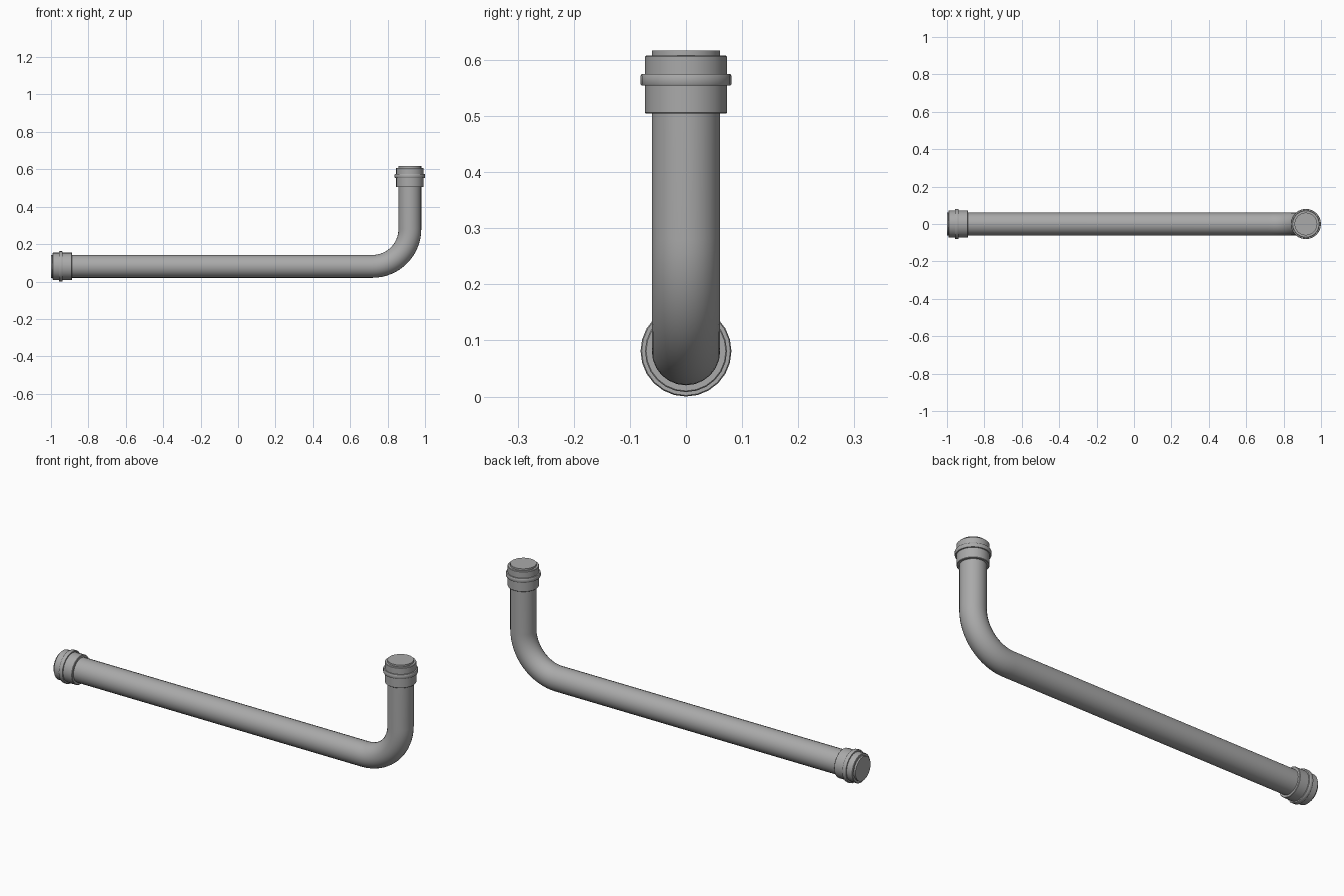
import bpy, bmesh, math
from mathutils import Matrix, Vector

cube = bpy.data.objects.get("Cube")
if cube:
    bpy.data.objects.remove(cube, do_unlink=True)

SIDES = 24
PIPE_R, RING_R = 0.061, 0.081
AXIS_Z, RISER_X, TOP_Z, BEND = 0.081, 0.919, 0.617, 0.2

grey = bpy.data.materials.new("pipe grey")
grey.use_nodes = True
grey.diffuse_color = (0.4, 0.4, 0.4, 1)
grey.node_tree.nodes["Principled BSDF"].inputs["Base Color"].default_value = grey.diffuse_color


def finish(name, bm, matrix=Matrix()):
    bmesh.ops.recalc_face_normals(bm, faces=bm.faces)
    mesh = bpy.data.meshes.new(name)
    bm.to_mesh(mesh)
    bm.free()
    mesh.transform(matrix)
    mesh.materials.append(grey)
    obj = bpy.data.objects.new(name, mesh)
    bpy.context.collection.objects.link(obj)
    bpy.ops.object.select_all(action="DESELECT")
    obj.select_set(True)
    bpy.context.view_layer.objects.active = obj
    bpy.ops.object.shade_smooth_by_angle(angle=math.radians(35))


def loft(rings, name, matrix=Matrix()):
    """Skin rings given as (centre, radius, tilt), closing both ends."""
    bm = bmesh.new()
    loops = []
    for centre, radius, tilt in rings:
        turn = Matrix.Rotation(tilt, 3, "Y")
        loop = []
        for i in range(SIDES):
            a = math.tau * i / SIDES
            spot = Vector((radius * math.cos(a), radius * math.sin(a), 0))
            loop.append(bm.verts.new(Vector(centre) + turn @ spot))
        loops.append(loop)
    for low, high in zip(loops, loops[1:]):
        for i in range(SIDES):
            j = (i + 1) % SIDES
            bm.faces.new((low[i], low[j], high[j], high[i]))
    bm.faces.new(loops[0])
    bm.faces.new(loops[-1])
    finish(name, bm, matrix)


# Bent pipe: long run, quarter bend, short riser
path = [((-1, 0, AXIS_Z), PIPE_R, math.pi / 2)]
STEPS = 16
for k in range(STEPS + 1):
    a = math.pi / 2 * k / STEPS
    centre = (RISER_X - BEND + BEND * math.sin(a), 0, AXIS_Z + BEND - BEND * math.cos(a))
    path.append((centre, PIPE_R, math.pi / 2 - a))
path.append(((RISER_X, 0, TOP_Z), PIPE_R, 0))
loft(path, "bent_pipe")

# Socket collars with a raised ring, as (distance behind the pipe end, radius)
COLLAR_R = 0.073
profile = [
    (0.113, 0.058), (0.113, 0.071), (0.111, COLLAR_R),
    (0.063, COLLAR_R), (0.063, 0.079), (0.060, RING_R),
    (0.045, RING_R), (0.042, 0.079), (0.042, COLLAR_R),
    (0.011, COLLAR_R), (0.009, 0.071), (0.009, 0.058),
]
ends = {
    "riser_collar": Matrix.Translation((RISER_X, 0, TOP_Z)),
    "run_collar": Matrix.Translation((-1, 0, AXIS_Z)) @ Matrix.Rotation(-math.pi / 2, 4, "Y"),
}
for name, place in ends.items():
    loft([((0, 0, -d), r, 0) for d, r in profile], name, place)
